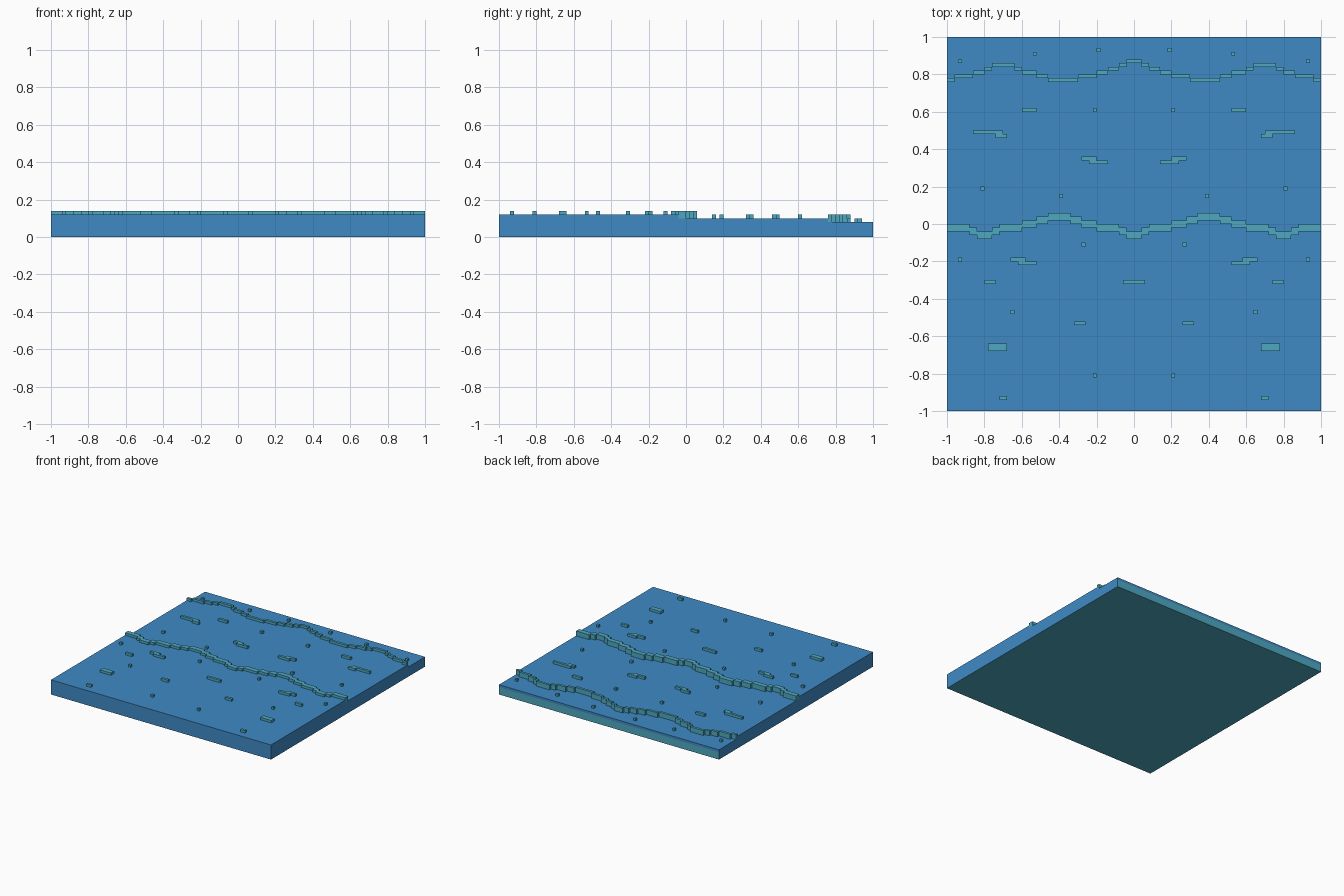
import bpy, bmesh

if "Cube" in bpy.data.objects:
    bpy.data.objects.remove(bpy.data.objects["Cube"])

C = 0.02  # size of one block


def material(name, r, g, b):
    lin = [(v / 255 / 12.92) if v < 10 else ((v / 255 + 0.055) / 1.055) ** 2.4 for v in (r, g, b)]
    m = bpy.data.materials.new(name)
    m.diffuse_color = (*lin, 1)
    m.use_nodes = True
    m.node_tree.nodes["Principled BSDF"].inputs["Base Color"].default_value = m.diffuse_color
    return m


BLUE = material("water_blue", 63, 138, 197)
TEAL = material("foam_teal", 78, 168, 193)


def finish(bm, name, mats):
    bmesh.ops.remove_doubles(bm, verts=bm.verts, dist=1e-5)
    me = bpy.data.meshes.new(name)
    bm.to_mesh(me)
    bm.free()
    for m in mats:
        me.materials.append(m)
    ob = bpy.data.objects.new(name, me)
    bpy.context.collection.objects.link(ob)
    return ob


def face(bm, pts, mat=0):
    f = bm.faces.new([bm.verts.new(p) for p in pts])
    f.material_index = mat


def block(bm, x0, x1, y0, y1, z0, z1):
    """Box without an underside, resting on the water."""
    ring = [(x0, y0), (x1, y0), (x1, y1), (x0, y1)]
    face(bm, [(x, y, z1) for x, y in ring])
    for a, b in zip(ring, ring[1:] + ring[:1]):
        face(bm, [(*a, z0), (*b, z0), (*b, z1), (*a, z1)])


def mirrored_steps(steps):
    """(end x, y) steps of the left half -> full list of (x0, x1, y)."""
    left, x = [], -1.0
    for x1, y in steps:
        left.append((x, x1, y))
        x = x1
    mid = left.pop()
    right = [(-b, -a, y) for a, b, y in reversed(left)]
    return left + [(mid[0], -mid[0], mid[2])] + right


# Stepped wave crests, front edge
near = mirrored_steps([(-.88, -.04), (-.84, -.06), (-.76, -.08), (-.72, -.06), (-.60, -.04),
                       (-.52, -.02), (-.46, 0), (-.34, .02), (-.28, 0), (-.20, -.02),
                       (-.08, -.04), (-.04, -.06), (0, -.08)])
far = mirrored_steps([(-.96, .76), (-.86, .78), (-.80, .80), (-.76, .82), (-.64, .84),
                      (-.60, .82), (-.52, .80), (-.46, .78), (-.30, .76), (-.20, .78),
                      (-.14, .80), (-.08, .82), (-.04, .84), (0, .86)])


def path(steps):
    return [p for a, b, y in steps for p in ((a, y), (b, y))]


# Water body: three tiers stepping down towards the back
bm = bmesh.new()
front_edge, back_edge = [(-1, -1), (1, -1)], [(-1, 1), (1, 1)]
for lo, hi, top in ((front_edge, path(near), .12), (path(near), path(far), .10),
                    (path(far), back_edge, .08)):
    ring = lo + hi[::-1]
    face(bm, [(x, y, top) for x, y in ring])
    for a, b in zip(ring, ring[1:] + ring[:1]):
        if a[1] == b[1] == 1:                       # back wall: teal below a blue rim
            for z0, z1, m in ((0, .06, 1), (.06, top, 0)):
                face(bm, [(*a, z0), (*b, z0), (*b, z1), (*a, z1)], m)
        elif a[1] == b[1] == -1 or abs(a[0] + b[0]) == 2:   # outer walls
            face(bm, [(*a, 0), (*b, 0), (*b, top), (*a, top)])
face(bm, [(-1, -1, 0), (-1, 1, 0), (1, 1, 0), (1, -1, 0)], 1)  # underside
finish(bm, "water", [BLUE, TEAL])

# Wave crests
for name, steps, thick, z in (("near_wave", near, 2 * C, .10), ("far_wave", far, C, .08)):
    bm = bmesh.new()
    for a, b, y in steps:
        block(bm, a, b, y, y + thick, z, z + 2 * C)
    finish(bm, name, [TEAL])

# Ripples (x0, x1, y0, rows) and single-block flecks (x, y), mirrored left to right
tiers = {
    "front": (.12, [(.58, .66, -.20, 1), (.52, .62, -.22, 1), (.74, .80, -.32, 1),
                    (.26, .32, -.54, 1), (.68, .78, -.68, 2), (.68, .72, -.94, 1)],
              [(.27, -.11), (.93, -.19), (.65, -.47), (.21, -.81)]),
    "middle": (.10, [(.52, .60, .60, 1), (.70, .86, .48, 1), (.68, .74, .46, 1),
                     (.20, .28, .34, 1), (.14, .24, .32, 1)],
               [(.21, .61), (.81, .19), (.39, .15)]),
    "back": (.08, [], [(.93, .87), (.53, .91), (.19, .93)]),
}
for name, (z, bars, dots) in tiers.items():
    bm = bmesh.new()
    bars = bars + [(x - C / 2, x + C / 2, y - C / 2, 1) for x, y in dots]
    for a, b, y, rows in bars:
        block(bm, a, b, y, y + rows * C, z, z + C)
        block(bm, -b, -a, y, y + rows * C, z, z + C)
    if name == "front":
        block(bm, -.06, .06, -.32, -.30, z, z + C)   # centre ripple
    finish(bm, name + "_ripples", [TEAL])
